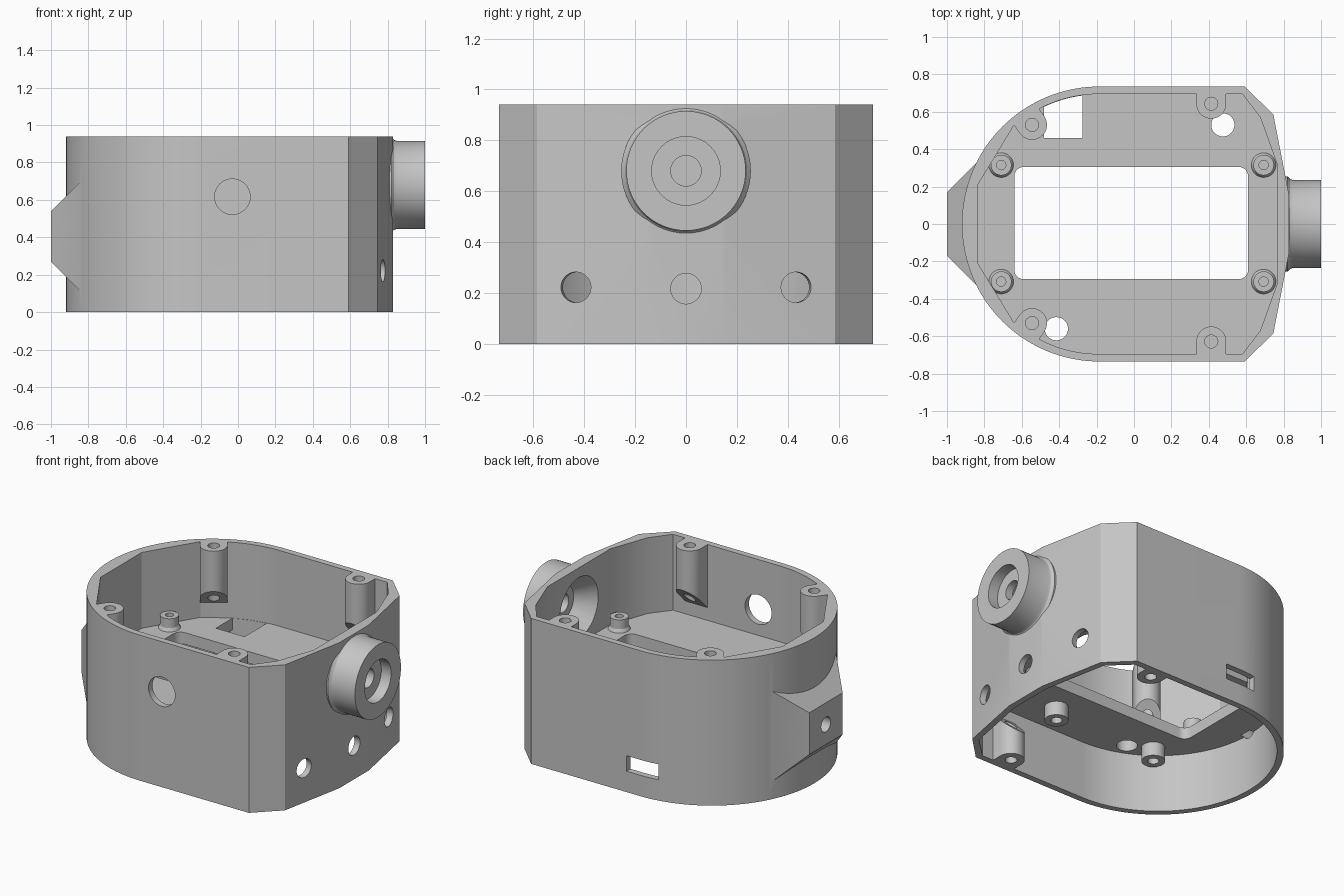
import bpy, bmesh
from math import cos, sin, radians, pi, hypot
from mathutils import Matrix, Vector

if "Cube" in bpy.data.objects:
    bpy.data.objects.remove(bpy.data.objects["Cube"], do_unlink=True)

grey = bpy.data.materials.new("plain grey")
grey.use_nodes = True
grey.diffuse_color = (0.56, 0.56, 0.56, 1)
grey.node_tree.nodes["Principled BSDF"].inputs["Base Color"].default_value = grey.diffuse_color


def make(name, bm):
    bmesh.ops.recalc_face_normals(bm, faces=bm.faces[:])
    me = bpy.data.meshes.new(name)
    bm.to_mesh(me)
    bm.free()
    ob = bpy.data.objects.new(name, me)
    bpy.context.collection.objects.link(ob)
    me.materials.append(grey)
    return ob


def prism(name, pts, low, high):
    """Upright prism; low may be a height or a function of x and y."""
    bm = bmesh.new()
    foot = low if callable(low) else lambda x, y: low
    a = [bm.verts.new((x, y, foot(x, y))) for x, y in pts]
    b = [bm.verts.new((x, y, high)) for x, y in pts]
    bm.faces.new(a)
    bm.faces.new(b)
    for i in range(len(pts)):
        j = (i + 1) % len(pts)
        bm.faces.new((a[i], a[j], b[j], b[i]))
    return make(name, bm)


def rod(name, start, direction, rings, seg=40):
    """Lathed solid along a direction from (distance, radius) rings."""
    turn = Matrix.Translation(start) @ Vector(direction).to_track_quat('Z', 'Y').to_matrix().to_4x4()
    bm = bmesh.new()
    loops = [[bm.verts.new(turn @ Vector((r * cos(2 * pi * k / seg), r * sin(2 * pi * k / seg), d)))
              for k in range(seg)] for d, r in rings]
    bm.faces.new(loops[0])
    bm.faces.new(loops[-1])
    for p, q in zip(loops, loops[1:]):
        for k in range(seg):
            m = (k + 1) % seg
            bm.faces.new((p[k], p[m], q[m], q[k]))
    return make(name, bm)


def combine(ob, tool, mode='DIFFERENCE'):
    mod = ob.modifiers.new("cut", 'BOOLEAN')
    mod.operation, mod.object, mod.solver = mode, tool, 'EXACT'
    bpy.context.view_layer.objects.active = ob
    bpy.ops.object.modifier_apply(modifier=mod.name)
    bpy.data.objects.remove(tool, do_unlink=True)


def smooth(ob):
    bpy.ops.object.select_all(action='DESELECT')
    ob.select_set(True)
    bpy.context.view_layer.objects.active = ob
    bpy.ops.object.shade_smooth_by_angle(angle=radians(25))


def arc(cx, cy, r, a0, a1, n):
    return [(cx + r * cos(radians(a0 + (a1 - a0) * i / n)),
             cy + r * sin(radians(a0 + (a1 - a0) * i / n))) for i in range(n + 1)]


def mirrored(half):
    return half + [(x, -y) for x, y in reversed(half)]


MID, TOP, FLOOR, UNDER = -0.185, 0.94, 0.45, 0.375

# Housing shell: round left end, faceted right end
nose = [(0.83, 0.15), (0.745, 0.585), (0.592, 0.735)]
outline = mirrored(nose + arc(MID, 0, 0.735, 90, 179, 36))
housing = prism("housing", outline, 0, TOP)

# Tapered mounting lug running into the round end
bm = bmesh.new()
for x, grow in ((-1, 0), (-0.76, 0.24)):
    for y in (-0.17 - grow, 0.17 + grow):
        for z in (0.27 - grow, 0.54 + grow):
            bm.verts.new((x, y, z))
bmesh.ops.convex_hull(bm, input=bm.verts[:])
combine(housing, make("lug", bm), 'UNION')

# Round boss on the right end
combine(housing, rod("knob", (0.79, 0, 0.68), (1, 0, 0),
                     [(0, 0.255), (0.03, 0.255), (0.045, 0.24), (0.06, 0.235), (0.21, 0.235)], 64), 'UNION')

# Upper and lower cavities leave a floor between them
upper = mirrored([(0.765, 0.32), (0.675, 0.57), (0.58, 0.695)]
                 + arc(MID, 0, 0.695, 90, 117, 12) + [(-0.64, 0.53), (-0.835, 0.21)])
lower = mirrored([(0.79, 0.145), (0.708, 0.568), (0.575, 0.695)]
                 + arc(MID, 0, 0.695, 90, 179, 36))
combine(housing, prism("upper_cut", upper, FLOOR, 1.1))
combine(housing, prism("lower_cut", lower, -0.1, UNDER))

# Floor openings: rounded window, notch along the wall, cable holes
window = (arc(0.56, 0.255, 0.05, 0, 90, 6) + arc(-0.59, 0.255, 0.05, 90, 180, 6)
          + arc(-0.59, -0.245, 0.05, 180, 270, 6) + arc(0.56, -0.245, 0.05, 270, 360, 6))
notch = [(-0.48, 0.46), (-0.275, 0.46)] + arc(MID, 0, 0.693, 97.5, 115.2, 6)
for shape in (window, notch):
    combine(housing, prism("floor_cut", shape, 0.25, 0.6))
for x, y in ((0.475, 0.53), (-0.415, -0.56)):
    combine(housing, rod("floor_hole", (x, y, 0.25), (0, 0, 1), [(0, 0.062), (0.3, 0.062)]))

# Wall holes: front, three on the right end, lug bore, slot at the back
holes = [((-0.03, -0.6, 0.617), (0, -1, 0), 0.095, 0.3),
         ((0.7, 0, 0.217), (1, 0, 0), 0.06, 0.3),
         ((-0.85, 0, 0.4), (-1, 0, 0), 0.048, 0.3)]
holes += [((0.66, s * 0.41, 0.222), (1, s * 0.2, 0), 0.06, 0.3) for s in (-1, 1)]
for start, way, r, length in holes:
    combine(housing, rod("wall_hole", start, way, [(0, r), (length, r)]))
slot = [(-0.31, 0.6), (-0.09, 0.6), (-0.09, 0.9), (-0.31, 0.9)]
combine(housing, prism("slot_cut", slot, 0.135, 0.235))

# Bore through the round boss: outer recess, screw hole, funnel inside
for x, rings in ((0.7, [(0, 0.06), (0.5, 0.06)]),
                 (0.93, [(0, 0.135), (0.2, 0.135)]),
                 (0.76, [(0, 0.2), (0.12, 0.11)])):
    combine(housing, rod("knob_bore", (x, 0, 0.68), (1, 0, 0), rings))
smooth(housing)


def screw_boss(name, x, y, out, low, high):
    """U-shaped boss on the wall; one end slopes at 45 degrees towards the wall."""
    u = Vector(out).normalized()
    t = Vector((-u.y, u.x))
    c = Vector((x, y))
    pts = [c + 0.08 * (u * -cos(radians(a)) + t * sin(radians(a))) for a in range(-90, 91, 10)]
    pts += [c + t * 0.08 + u * 0.075, c - t * 0.08 + u * 0.075]
    # keep the outer corners inside the shell on the round end
    if x < MID:
        hub = Vector((MID, 0))
        pts = [p if (p - hub).length < 0.725 else hub + (p - hub).normalized() * 0.725 for p in pts]
    lean = -1 if low < high else 1
    boss = prism(name, [tuple(p) for p in pts],
                 lambda px, py: low + lean * (Vector((px, py)) - c).dot(u), high)
    combine(boss, rod("screw_hole", (x, y, min(low, high) - 0.2), (0, 0, 1), [(0, 0.035), (1, 0.035)], 24))
    smooth(boss)


for tag, s, y in (("back", 1, 0.643), ("front", -1, -0.628)):
    screw_boss("upper_round_end_boss_" + tag, -0.545, s * 0.53, (-0.36, s * 0.53), 0.6, TOP)
    screw_boss("upper_flat_end_boss_" + tag, 0.413, y, (0, s), 0.6, TOP)
    screw_boss("lower_boss_" + tag, 0.413, y, (0, s), 0.24, 0)


def board_post(name, x, y, z, way, rings, bore):
    post = rod(name, (x, y, z), (0, 0, way), rings, 28)
    combine(post, rod("post_hole", (x, y, z + way * 0.03), (0, 0, way), [(0, bore), (0.2, bore)], 20))
    smooth(post)


# Flared posts on the floor, plain posts hanging below it
for x, end in ((-0.71, "left_end"), (0.693, "right_end")):
    for y, tag in ((-0.308, "front"), (0.315, "back")):
        board_post(f"upper_post_{end}_{tag}", x, y, FLOOR - 0.005, 1,
                   [(0, 0.068), (0.01, 0.064), (0.025, 0.055), (0.085, 0.055)], 0.025)
for x, end in ((-0.55, "left_end"), (0.19, "right_end")):
    for y, tag in ((-0.48, "front"), (0.48, "back")):
        board_post(f"lower_post_{end}_{tag}", x, y, UNDER + 0.005, -1,
                   [(0, 0.07), (0.095, 0.07)], 0.033)
